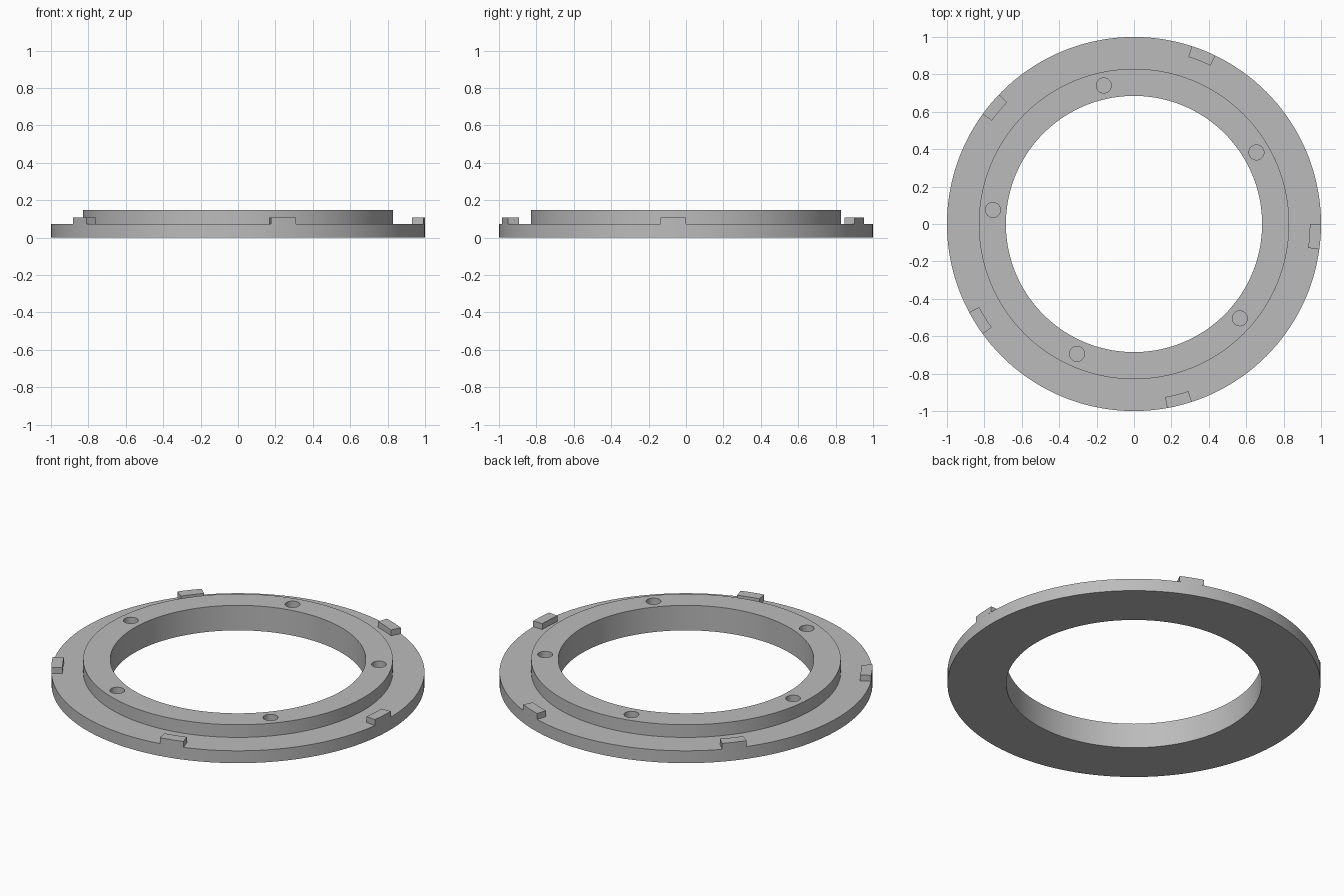
import bpy, bmesh, math
from mathutils import Matrix, Vector

old = bpy.data.objects.get("Cube")
if old:
    bpy.data.objects.remove(old)

COUNT = 5                       # tabs and holes around the ring
STEP = math.tau / COUNT

grey = bpy.data.materials.new("plain grey")
grey.use_nodes = True
colour = (0.5, 0.5, 0.5, 1)
grey.diffuse_color = colour
grey.node_tree.nodes["Principled BSDF"].inputs["Base Color"].default_value = colour


def finish(name, bm):
    bmesh.ops.recalc_face_normals(bm, faces=bm.faces)
    mesh = bpy.data.meshes.new(name)
    bm.to_mesh(mesh)
    bm.free()
    mesh.materials.append(grey)
    obj = bpy.data.objects.new(name, mesh)
    bpy.context.collection.objects.link(obj)
    return obj


def revolve(name, profile, start, angle, steps):
    """Sweep a closed (radius, height) profile about z; part sweeps get end caps."""
    bm = bmesh.new()
    full = angle >= math.tau
    rings = []
    for i in range(steps if full else steps + 1):
        a = start + angle * i / steps
        rings.append([bm.verts.new((r * math.cos(a), r * math.sin(a), z)) for r, z in profile])
    n = len(profile)
    for i in range(steps):
        p, q = rings[i], rings[(i + 1) % len(rings)]
        for j in range(n):
            k = (j + 1) % n
            bm.faces.new((p[j], q[j], q[k], p[k]))
    if not full:
        bm.faces.new(rings[0])
        bm.faces.new(rings[-1])
    return finish(name, bm)


def smooth(obj):
    bpy.ops.object.select_all(action="DESELECT")
    obj.select_set(True)
    bpy.context.view_layer.objects.active = obj
    bpy.ops.object.shade_smooth_by_angle(angle=math.radians(30))


# Stepped ring: wide flange with a raised inner collar
ring = revolve("stepped_ring", [(0.685, 0), (1, 0), (1, 0.073), (0.83, 0.073),
                                (0.83, 0.148), (0.685, 0.148)], 0, math.tau, 144)

# Blind screw holes in the collar
bm = bmesh.new()
for i in range(COUNT):
    a = math.radians(30.3) + i * STEP
    centre = Vector((0.758 * math.cos(a), 0.758 * math.sin(a), 0.148))
    bmesh.ops.create_cone(bm, cap_ends=True, segments=32, radius1=0.04, radius2=0.04,
                          depth=0.15, matrix=Matrix.Translation(centre))
cutter = finish("hole_cutter", bm)
cutter.hide_render = True

cut = ring.modifiers.new("holes", "BOOLEAN")
cut.operation = "DIFFERENCE"
cut.solver = "EXACT"
cut.object = cutter
bpy.context.view_layer.objects.active = ring
bpy.ops.object.modifier_apply(modifier=cut.name)
bpy.data.objects.remove(cutter)
smooth(ring)

# Locking tabs on the flange rim
width = math.radians(7.8)
for i in range(COUNT):
    tab = revolve(f"rim_tab_{i + 1}", [(0.94, 0.073), (1, 0.073), (1, 0.108), (0.94, 0.108)],
                  i * STEP - width, width, 4)
    smooth(tab)
